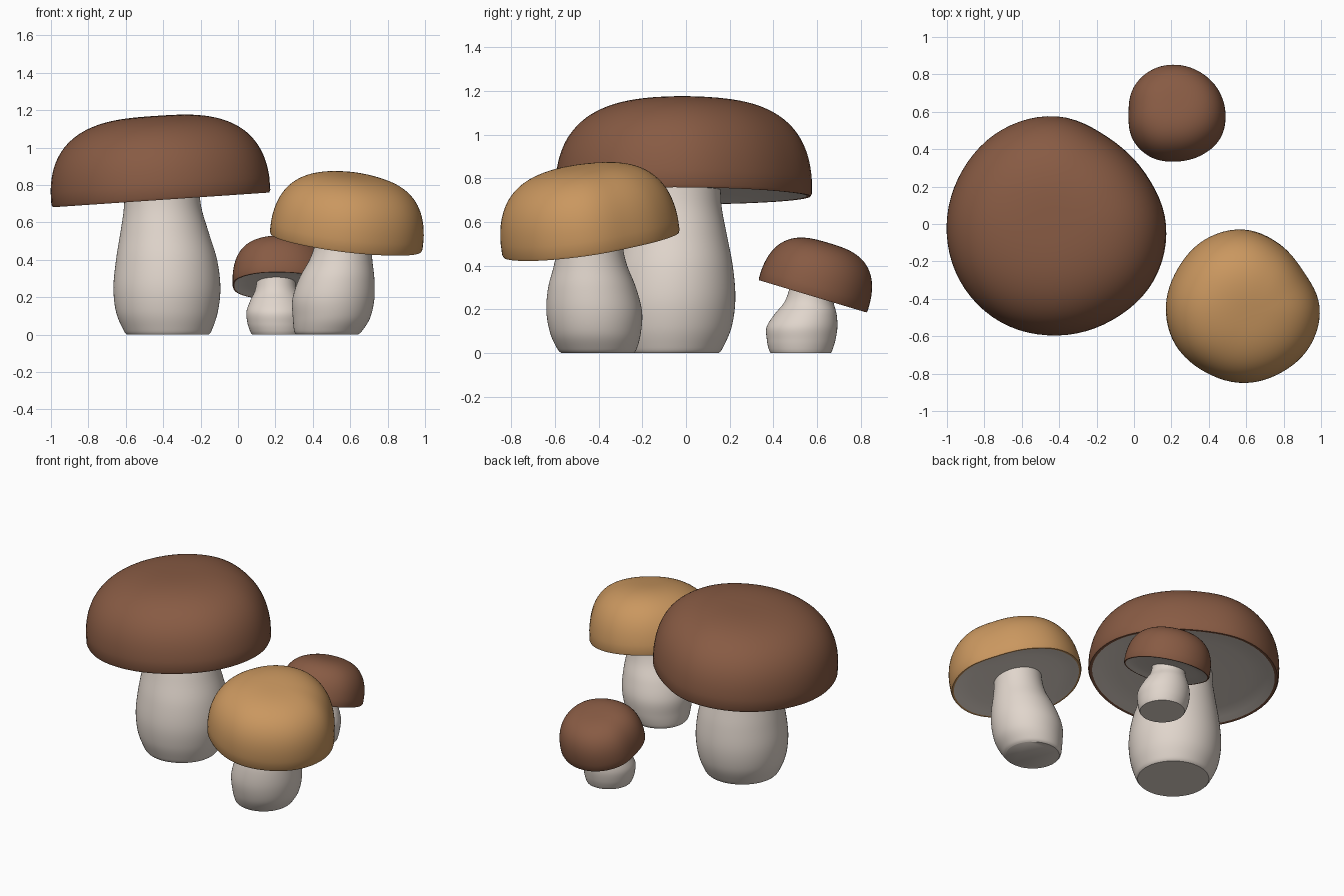
import bpy, math
from mathutils import Vector

if "Cube" in bpy.data.objects:
    bpy.data.objects.remove(bpy.data.objects["Cube"])

SEG = 72


def material(name, rgb):
    m = bpy.data.materials.new(name)
    m.diffuse_color = (*rgb, 1)
    m.use_nodes = True
    m.node_tree.nodes["Principled BSDF"].inputs["Base Color"].default_value = m.diffuse_color
    return m


BROWN = material("brown_cap", (0.245, 0.104, 0.057))
TAN = material("tan_cap", (0.59, 0.31, 0.115))
CREAM = material("cream_flesh", (0.75, 0.67, 0.605))


def spline(p0, p1, p2, p3, t):
    """Catmull-Rom blend of four numbers."""
    return 0.5 * (2 * p1 + (p2 - p0) * t + (2 * p0 - 5 * p1 + 4 * p2 - p3) * t ** 2
                  + (3 * p1 - p0 - 3 * p2 + p3) * t ** 3)


def loft(name, rings, mats, underside_rings=0):
    """Skin a stack of rings; faces of the first rings use the second material."""
    verts = [p for ring in rings for p in ring]
    faces = [list(range(SEG))[::-1]]
    idx = [1 if underside_rings else 0]
    for j in range(len(rings) - 1):
        for i in range(SEG):
            k = (i + 1) % SEG
            faces.append([j * SEG + i, j * SEG + k, (j + 1) * SEG + k, (j + 1) * SEG + i])
            idx.append(1 if j < underside_rings else 0)
    last = (len(rings) - 1) * SEG
    faces.append([last + i for i in range(SEG)])
    idx.append(0)
    mesh = bpy.data.meshes.new(name)
    mesh.from_pydata(verts, [], faces)
    for m in mats:
        mesh.materials.append(m)
    for p, i in zip(mesh.polygons, idx):
        p.material_index = i
    obj = bpy.data.objects.new(name, mesh)
    bpy.context.collection.objects.link(obj)
    bpy.ops.object.select_all(action='DESELECT')
    obj.select_set(True)
    bpy.context.view_layer.objects.active = obj
    bpy.ops.object.shade_smooth_by_angle(angle=math.radians(40))
    return obj


def cap(name, centre, normal, height, radii, colour):
    """Full-shouldered cap with an uneven outline given by 12 radii, one per 30 degrees."""
    outline = []
    for i in range(SEG):
        f = i * 12 / SEG
        k = int(f)
        outline.append(spline(*(radii[(k + d) % 12] for d in (-1, 0, 1, 2)), f - k))
    # gently hollow underside, then the rim and dome
    profile = [(0.12, 0.06), (0.3, 0.06), (0.5, 0.058), (0.7, 0.05), (0.88, 0.03), (0.955, 0.003), (0.985, 0.0)]
    under = len(profile) - 2
    profile += [(0.997, 0.03)]
    n = 30
    for j in range(2, n):
        t = j / n * math.pi / 2
        profile.append((math.cos(t) ** (2 / 2.95), math.sin(t) ** (2 / 2.6)))
    profile.append((0.02, 1.0))
    q = Vector((0, 0, 1)).rotation_difference(Vector(normal))
    rings = []
    for r, z in profile:
        rings.append([Vector(centre) + q @ Vector((r * R * math.cos(2 * math.pi * i / SEG),
                                                    r * R * math.sin(2 * math.pi * i / SEG), z * height))
                      for i, R in enumerate(outline)])
    return loft(name, rings, [colour, CREAM], under)


def stem(name, rows):
    """Bulbous stem through rows of (z, x, y, radius)."""
    rows = [tuple(rows[0])] + list(rows) + [tuple(rows[-1])]
    samples = []
    for j in range(1, len(rows) - 2):
        for s in range(6):
            samples.append([spline(*(rows[j + d][c] for d in (-1, 0, 1, 2)), s / 6) for c in range(4)])
    samples.append(rows[-1])
    rings = [[Vector((x + r * math.cos(2 * math.pi * i / SEG), y + r * math.sin(2 * math.pi * i / SEG), z))
              for i in range(SEG)] for z, x, y, r in samples]
    return loft(name, rings, [CREAM])


# large brown mushroom
cap("large_cap", (-0.41, -0.003, 0.72), (-0.068, 0, 1), 0.45,
    [.585, .548, .542, .58, .587, .583, .59, .6, .603, .595, .592, .6], BROWN)
stem("large_stem", [(0, -.375, -.07, .22), (.025, -.376, -.068, .237), (.12, -.38, -.063, .272),
                    (.25, -.38, -.06, .286), (.4, -.382, -.056, .27), (.55, -.393, -.05, .235),
                    (.68, -.403, -.045, .207), (.82, -.41, -.04, .198)])

# medium tan mushroom
cap("medium_cap", (.58, -.435, .495), (.12, -.14, 1), 0.365,
    [.408, .373, .386, .412, .415, .407, .415, .418, .407, .41, .408, .415], TAN)
stem("medium_stem", [(0, .477, -.405, .165), (.02, .482, -.407, .182), (.09, .5, -.414, .207),
                     (.19, .51, -.42, .219), (.3, .528, -.43, .201), (.4, .55, -.437, .168),
                     (.48, .562, -.44, .152), (.58, .57, -.445, .148)])

# small brown mushroom
cap("small_cap", (.23, .58, .26), (0, .3, 1), 0.255,
    [.26, .255, .253, .26, .27, .272, .26, .274, .274, .26, .26, .266], BROWN)
stem("small_stem", [(0, .213, .525, .138), (.02, .211, .525, .147), (.06, .208, .527, .157),
                    (.12, .207, .531, .162), (.18, .206, .548, .141), (.23, .203, .562, .114),
                    (.28, .203, .572, .103), (.35, .208, .585, .1)])
